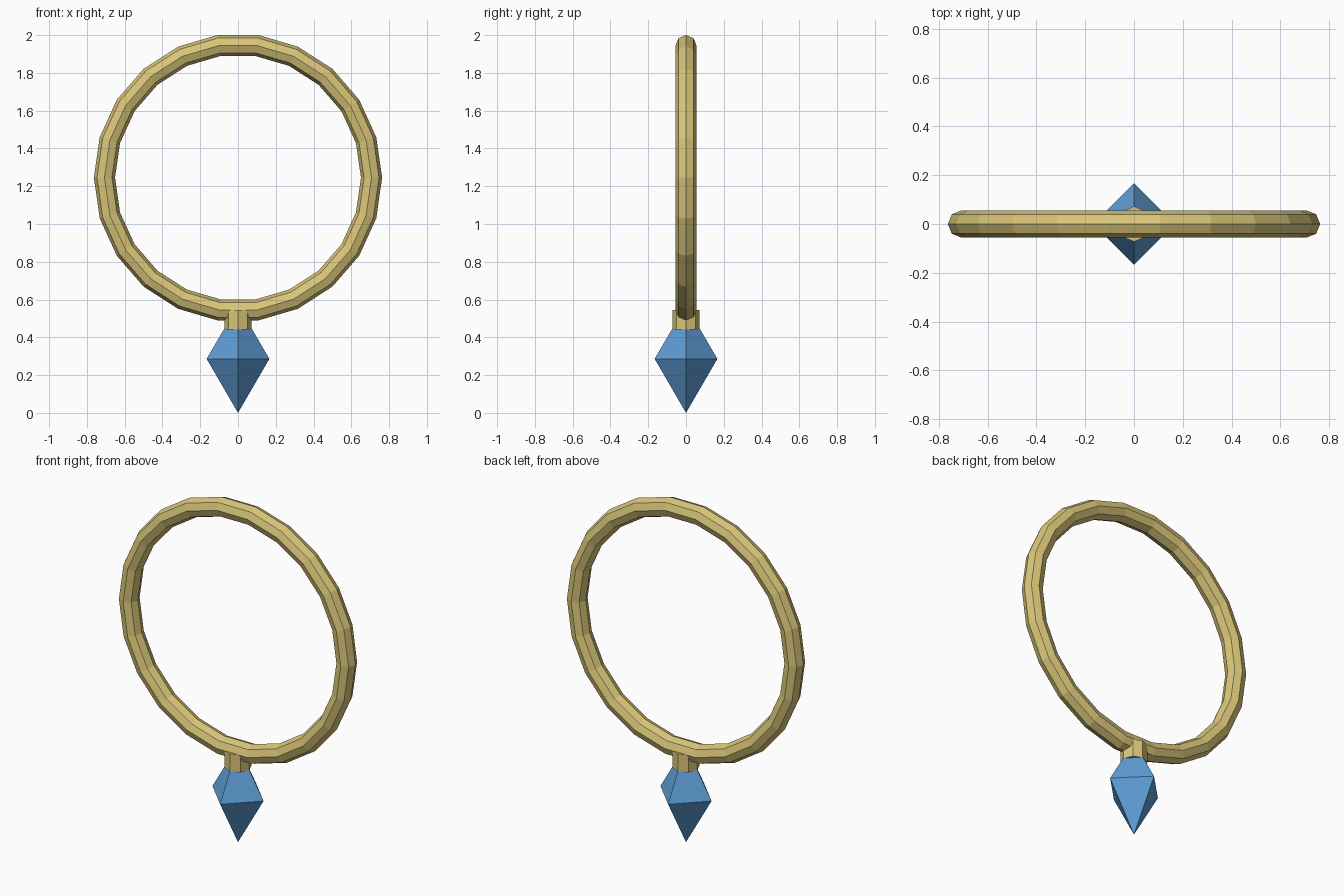
import bpy, math

if "Cube" in bpy.data.objects:
    bpy.data.objects.remove(bpy.data.objects["Cube"])


def material(name, rgb):
    m = bpy.data.materials.new(name)
    m.diffuse_color = (*rgb, 1)
    m.use_nodes = True
    m.node_tree.nodes["Principled BSDF"].inputs["Base Color"].default_value = m.diffuse_color
    return m


gold = material("pale gold", (0.69, 0.56, 0.19))
blue = material("gem blue", (0.114, 0.342, 0.672))


def finish(name, mat):
    ob = bpy.context.object
    ob.name = name
    ob.data.materials.append(mat)
    return ob


# Upright hoop: 22 segments with an eight-sided section
R, r = 0.707, 0.056
bpy.ops.mesh.primitive_torus_add(major_segments=22, minor_segments=8,
                                 major_radius=R, minor_radius=r,
                                 location=(0, 0, 1.245),
                                 rotation=(math.pi / 2, 0, 0))
finish("hoop", gold)

# Octagonal collar joining hoop and gem, one corner facing front
bpy.ops.mesh.primitive_cylinder_add(vertices=8, radius=0.072, depth=0.104,
                                    location=(0, 0, 0.494))
finish("collar", gold)

# Gem: two four-sided pyramids base to base
gem_r, gem_h = 0.166, 0.286
c = [(gem_r, 0, gem_h), (0, gem_r, gem_h), (-gem_r, 0, gem_h), (0, -gem_r, gem_h)]
verts = c + [(0, 0, 0), (0, 0, 2 * gem_h)]
faces = []
for i in range(4):
    j = (i + 1) % 4
    faces += [(i, j, 5), (j, i, 4)]
mesh = bpy.data.meshes.new("gem")
mesh.from_pydata(verts, [], faces)
gem = bpy.data.objects.new("gem", mesh)
bpy.context.collection.objects.link(gem)
mesh.materials.append(blue)
